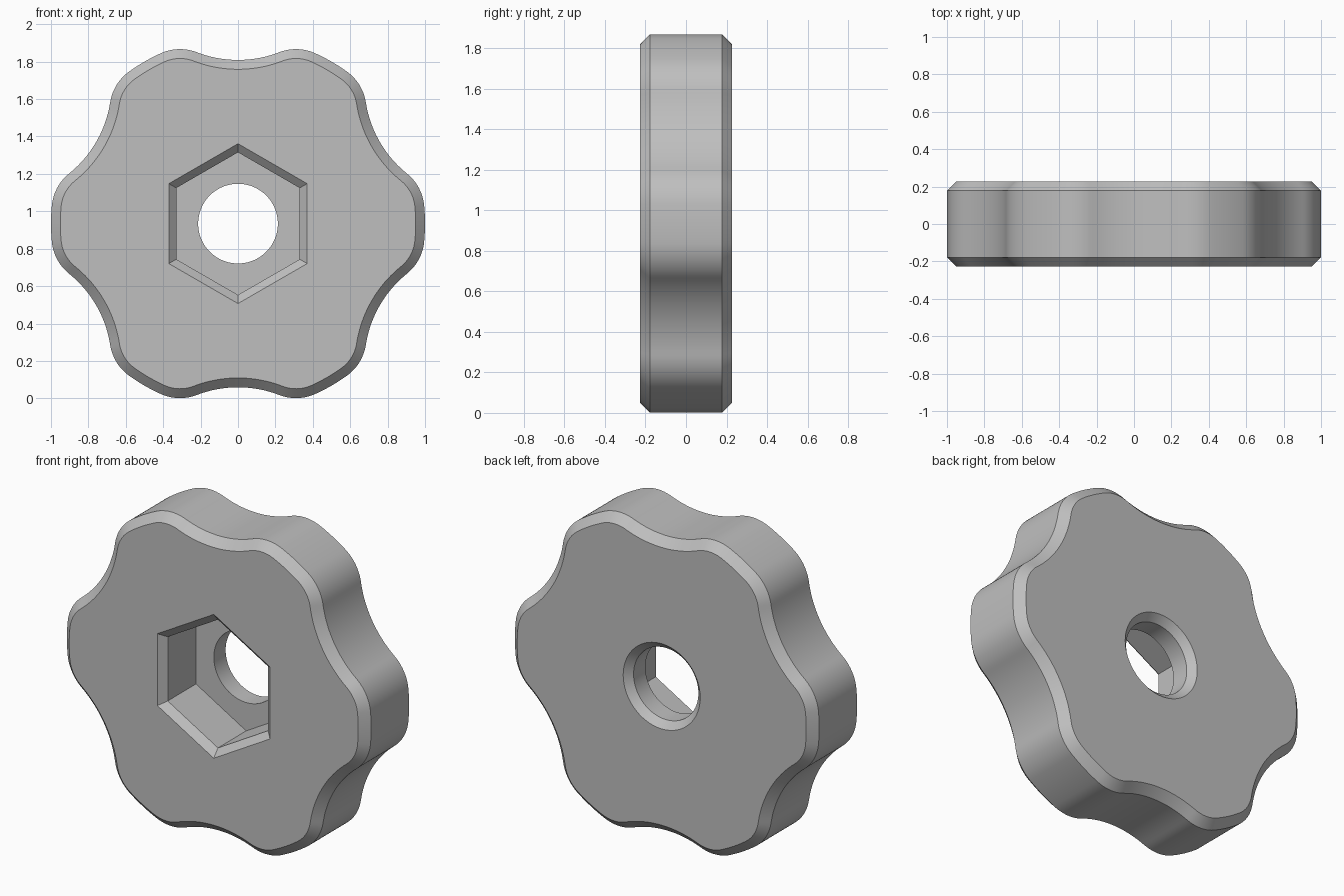
import bpy, bmesh
from math import sin, cos, atan2, asin, pi, radians

cube = bpy.data.objects.get("Cube")
if cube:
    bpy.data.objects.remove(cube)

HALF = 0.228          # half thickness
BEVEL = 0.05          # rim chamfer
LIP = 0.04            # chamfer of pocket and bore
FLOOR = 0.077         # depth position of the pocket floor
CENTER_Z = 0.934
TIP, NOTCH, FILLET = 1.0, 0.875, 0.25   # lobe, notch and corner radii


def arc(cx, cy, r, a, b, n):
    """Points on an arc, leaving out the last one."""
    return [(cx + r * cos(a + (b - a) * i / n), cy + r * sin(a + (b - a) * i / n))
            for i in range(n)]


def lobed_ring(inset):
    """Six-lobed outline of tangent arcs, moved inward by inset."""
    t = asin(0.31 / (TIP - FILLET))
    fx, fy = (TIP - FILLET) * cos(t), (TIP - FILLET) * sin(t)
    k = NOTCH - FILLET
    d = (fx * fx + fy * fy - k * k) / (2 * (fx - k))
    beta = atan2(fy, d - fx)
    # Half a sector: notch arc, rounded corner, lobe tip
    half = arc(d, 0, d - NOTCH + inset, pi, pi - beta, 10)
    half += arc(fx, fy, FILLET - inset, -beta, t, 12)
    half += arc(0, 0, TIP - inset, t, pi / 6, 3)
    tip = (TIP - inset) * cos(pi / 6), (TIP - inset) * sin(pi / 6)
    sector = [(u, -v) for u, v in reversed(half[1:])] + half + [tip]
    ring = []
    for s in range(6):
        a = pi / 2 + s * pi / 3
        ring += [(u * cos(a) - v * sin(a), u * sin(a) + v * cos(a)) for u, v in sector]
    return ring


rim, face = lobed_ring(0), lobed_ring(BEVEL)
angles = [atan2(z, x) for x, z in face]


def hex_ring(apothem):
    """Hexagon with corners at top and bottom."""
    ring = []
    for a in angles:
        r = apothem / cos((a + pi / 6) % (pi / 3) - pi / 6)
        ring.append((r * cos(a), r * sin(a)))
    return ring


def round_ring(r):
    return [(r * cos(a), r * sin(a)) for a in angles]


# Cross-section of the knob as a closed chain of rings
sections = [
    (face, -HALF), (rim, BEVEL - HALF), (rim, HALF - BEVEL), (face, HALF),
    (round_ring(0.253), HALF), (round_ring(0.213), HALF - LIP),
    (round_ring(0.213), FLOOR), (hex_ring(0.33), FLOOR),
    (hex_ring(0.33), LIP - HALF), (hex_ring(0.37), -HALF),
]

bm = bmesh.new()
loops = [[bm.verts.new((x, y, z + CENTER_Z)) for x, z in ring] for ring, y in sections]
for i, a in enumerate(loops):
    b = loops[(i + 1) % len(loops)]
    for j in range(len(a)):
        k = (j + 1) % len(a)
        bm.faces.new((a[j], a[k], b[k], b[j]))
bmesh.ops.recalc_face_normals(bm, faces=bm.faces)
mesh = bpy.data.meshes.new("knob_body")
bm.to_mesh(mesh)
bm.free()

# Grey material
grey = bpy.data.materials.new("plain grey")
grey.use_nodes = True
color = (0.52, 0.52, 0.52, 1)
grey.diffuse_color = color
grey.node_tree.nodes["Principled BSDF"].inputs["Base Color"].default_value = color
mesh.materials.append(grey)

knob = bpy.data.objects.new("knob_body", mesh)
bpy.context.collection.objects.link(knob)
bpy.ops.object.select_all(action='DESELECT')
knob.select_set(True)
bpy.context.view_layer.objects.active = knob
bpy.ops.object.shade_smooth_by_angle(angle=radians(30))
